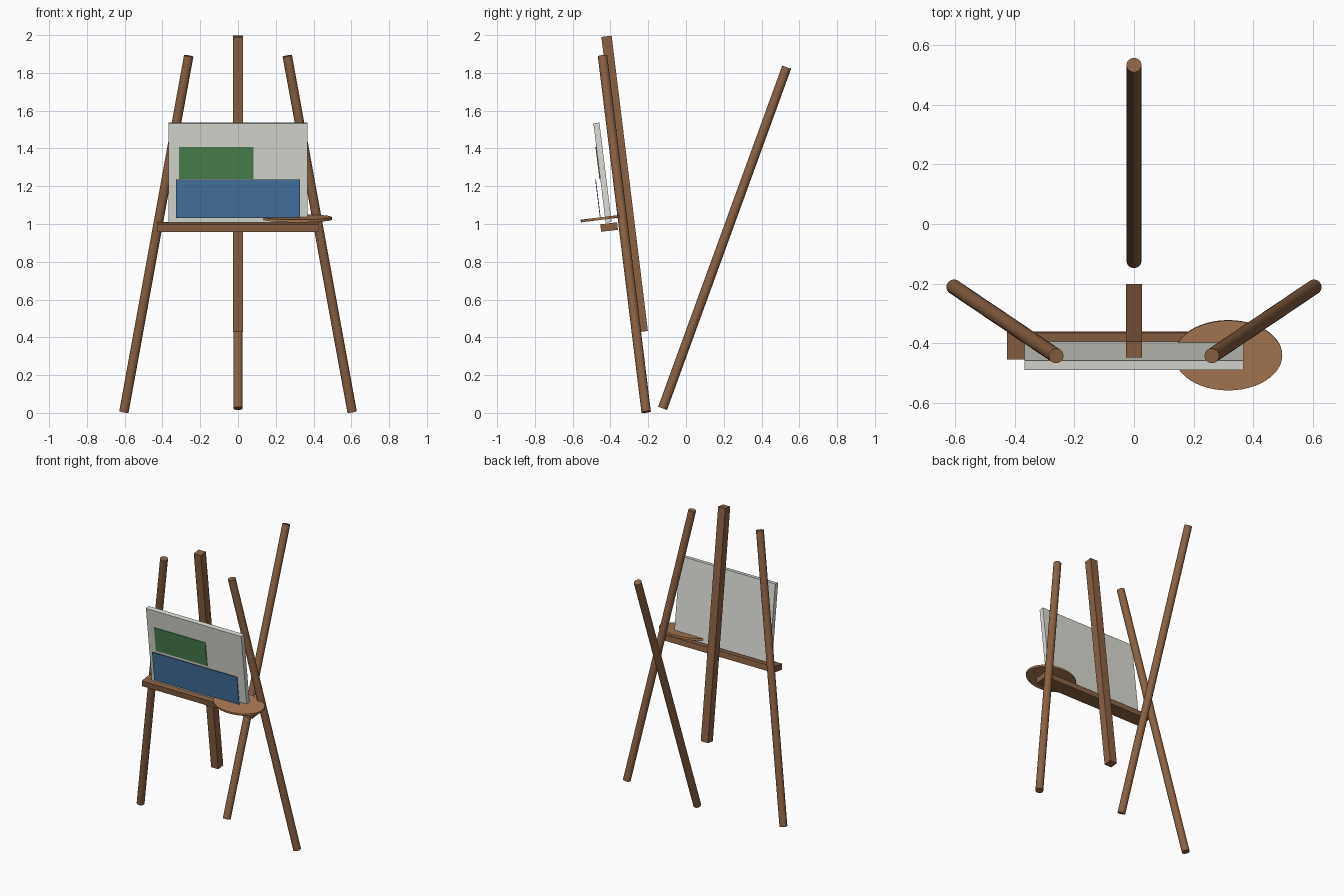
import bpy
from math import radians
from mathutils import Vector, Matrix

if "Cube" in bpy.data.objects:
    bpy.data.objects.remove(bpy.data.objects["Cube"])

TILT = radians(7)          # backward lean shared by mast, ledge, canvas and palette
LEAN = Matrix.Rotation(TILT, 4, 'X')


def material(name, rgb):
    m = bpy.data.materials.new(name)
    m.diffuse_color = (*rgb, 1)
    m.use_nodes = True
    m.node_tree.nodes["Principled BSDF"].inputs["Base Color"].default_value = m.diffuse_color
    return m


wood = material("wood", (0.26, 0.12, 0.055))
light_wood = material("light_wood", (0.40, 0.19, 0.085))
cloth = material("cloth", (0.72, 0.72, 0.67))
blue = material("blue_paint", (0.06, 0.18, 0.36))
green = material("green_paint", (0.07, 0.23, 0.08))


def finish(name, mat, smooth=False):
    ob = bpy.context.object
    ob.name = name
    ob.data.materials.append(mat)
    if smooth:
        bpy.ops.object.shade_smooth_by_angle()
    return ob


def leaning_box(name, center, size, mat):
    bpy.ops.mesh.primitive_cube_add(size=1)
    ob = finish(name, mat)
    ob.matrix_world = Matrix.Translation(center) @ LEAN @ Matrix.Diagonal((*size, 1))


def pole(name, bottom, top, radius=0.025):
    a, b = Vector(bottom), Vector(top)
    d = b - a
    bpy.ops.mesh.primitive_cylinder_add(
        vertices=32, radius=radius, depth=d.length, location=(a + b) / 2,
        rotation=d.to_track_quat('Z', 'Y').to_euler())
    finish(name, wood, True)


# Splayed front legs and the rear leg
for side, label in ((-1, "left"), (1, "right")):
    pole(f"front_leg_{label}", (side * 0.604, -0.211, 0.005), (side * 0.261, -0.442, 1.89))
pole("rear_leg", (0, -0.124, 0.024), (0, 0.533, 1.83))

# Central mast and ledge
leaning_box("mast", (0, -0.325, 1.212), (0.055, 0.055, 1.575), wood)
leaning_box("ledge", (0, -0.407, 0.984), (0.85, 0.09, 0.04), wood)

# Canvas with its painted panels
leaning_box("canvas", (0, -0.442, 1.272), (0.735, 0.032, 0.53), cloth)
leaning_box("blue_panel", (0, -0.466, 1.133), (0.655, 0.004, 0.205), blue)
leaning_box("green_panel", (-0.115, -0.466, 1.324), (0.395, 0.006, 0.17), green)

# Oval palette resting on the ledge
bpy.ops.mesh.primitive_cylinder_add(vertices=48, radius=1, depth=1)
palette = finish("palette", light_wood, True)
palette.matrix_world = (Matrix.Translation((0.316, -0.44, 1.03)) @ LEAN
                        @ Matrix.Diagonal((0.181, 0.118, 0.014, 1)))
